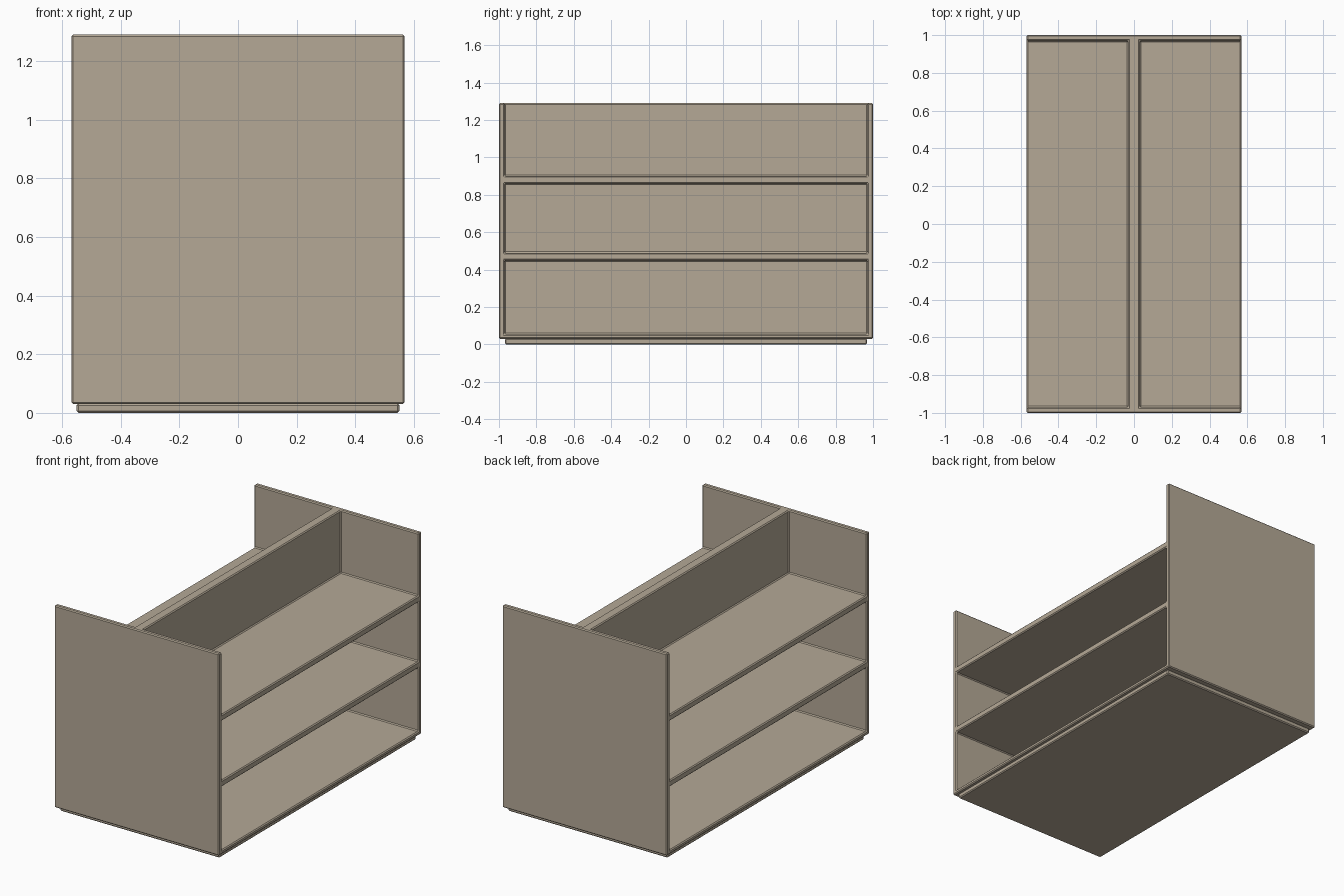
import bpy
import bmesh

cube = bpy.data.objects.get("Cube")
if cube:
    bpy.data.objects.remove(cube, do_unlink=True)

beige = bpy.data.materials.new("warm_beige")
beige.use_nodes = True
colour = (0.46, 0.395, 0.307, 1)
beige.diffuse_color = colour
beige.node_tree.nodes["Principled BSDF"].inputs["Base Color"].default_value = colour


def build(name, xs, ys, zs, solid, bevel):
    """Make one closed skin around the solid cells of a grid, with softened edges."""
    grid = (xs, ys, zs)
    bm = bmesh.new()
    corners = {}

    def corner(key):
        if key not in corners:
            corners[key] = bm.verts.new([grid[a][key[a]] for a in range(3)])
        return corners[key]

    def filled(cell):
        inside = all(0 <= cell[a] < len(grid[a]) - 1 for a in range(3))
        return inside and solid(*cell)

    cells = [(i, j, k) for i in range(len(xs) - 1)
             for j in range(len(ys) - 1) for k in range(len(zs) - 1)]
    for cell in filter(filled, cells):
        for axis in range(3):
            u, v = (axis + 1) % 3, (axis + 2) % 3
            for side in (0, 1):
                neighbour = list(cell)
                neighbour[axis] += 2 * side - 1
                if filled(neighbour):
                    continue
                ring = []
                for du, dv in ((0, 0), (1, 0), (1, 1), (0, 1)):
                    key = list(cell)
                    key[axis] += side
                    key[u] += du
                    key[v] += dv
                    ring.append(corner(tuple(key)))
                bm.faces.new(ring if side else ring[::-1])

    mesh = bpy.data.meshes.new(name)
    bm.to_mesh(mesh)
    bm.free()
    mesh.materials.append(beige)
    obj = bpy.data.objects.new(name, mesh)
    bpy.context.collection.objects.link(obj)
    mod = obj.modifiers.new("soft_edges", "BEVEL")
    mod.width = bevel
    mod.segments = 1
    mod.limit_method = "ANGLE"
    return obj


# End panels, central divider and three shelf levels in one body
build("shelf_unit",
      (-0.568, -0.03, 0.03, 0.568),
      (-1.0, -0.97, 0.97, 1.0),
      (0.03, 0.055, 0.45, 0.49, 0.86, 0.90, 1.29),
      lambda i, j, k: j != 1 or i == 1 or k % 2 == 0,
      0.006)

# Recessed plinth below
build("plinth", (-0.55, 0.55), (-0.968, 0.968), (0.0, 0.032),
      lambda i, j, k: True, 0.006)
